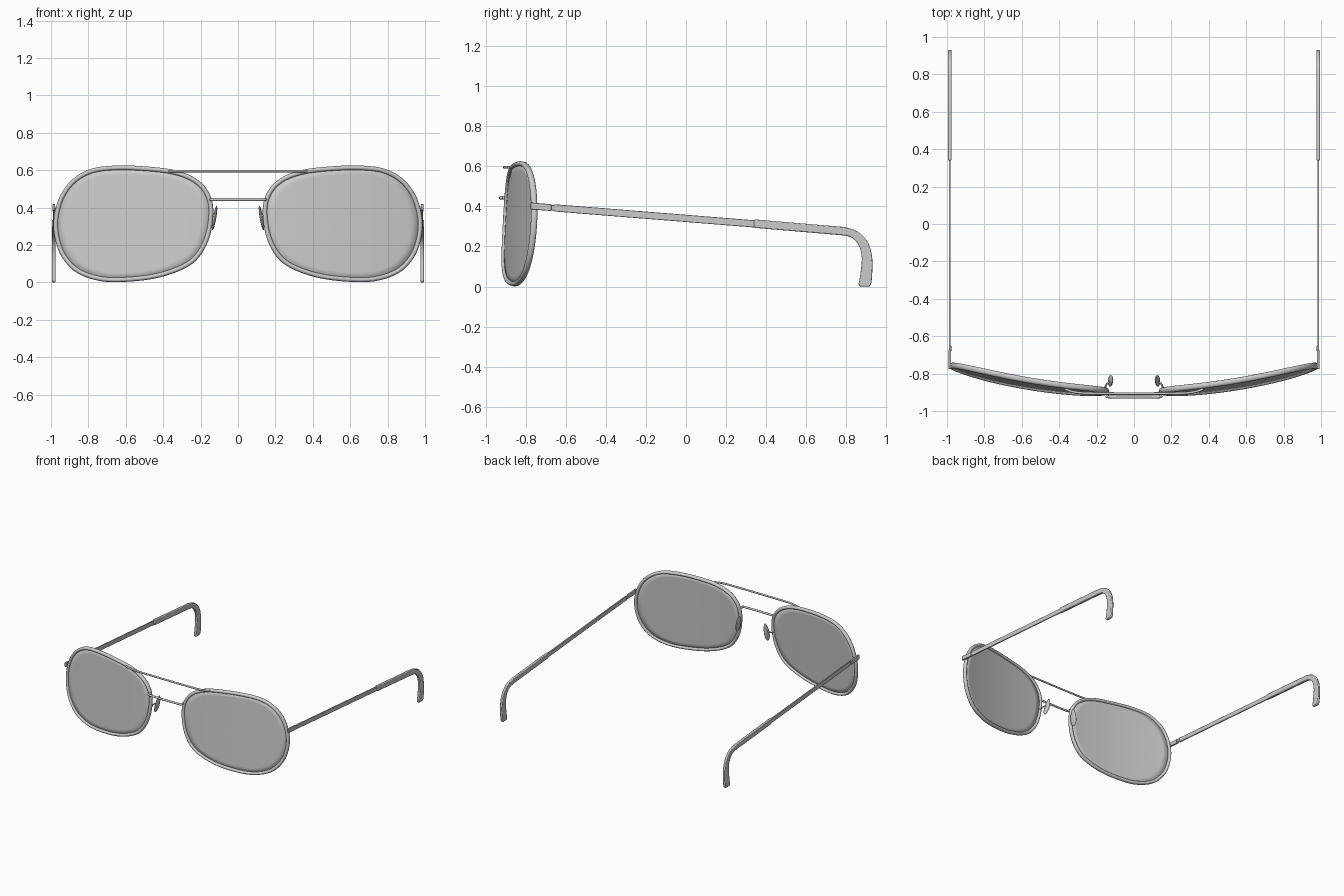
import bpy, bmesh, math
from mathutils import Vector

if "Cube" in bpy.data.objects:
    bpy.data.objects.remove(bpy.data.objects["Cube"])


def mesh_object(name, verts, faces, mirror=True, angle=40):
    me = bpy.data.meshes.new(name)
    bm = bmesh.new()
    vs = [bm.verts.new(v) for v in verts]
    for f in faces:
        bm.faces.new([vs[i] for i in f])
    bmesh.ops.recalc_face_normals(bm, faces=bm.faces)
    bm.to_mesh(me)
    bm.free()
    ob = bpy.data.objects.new(name, me)
    bpy.context.collection.objects.link(ob)
    bpy.ops.object.select_all(action='DESELECT')
    ob.select_set(True)
    bpy.context.view_layer.objects.active = ob
    bpy.ops.object.shade_smooth_by_angle(angle=math.radians(angle))
    if mirror:
        ob.modifiers.new("Mirror", 'MIRROR').use_mirror_merge = False
    return ob


def spline(pts, steps, closed):
    """Catmull-Rom samples through the points."""
    n, out = len(pts), []
    p = [Vector(q) for q in pts]
    at = (lambda i: p[i % n]) if closed else (lambda i: p[max(0, min(n - 1, i))])
    for i in range(n if closed else n - 1):
        a, b, c, d = at(i - 1), at(i), at(i + 1), at(i + 2)
        for s in range(steps):
            t = s / steps
            out.append(0.5 * (2 * b + (c - a) * t + (2 * a - 5 * b + 4 * c - d) * t**2
                              + (3 * b - a - 3 * c + d) * t**3))
    return out if closed else out + [p[-1]]


def wire(name, pts, radius, mirror):
    """Round rod along a path, turned into a mesh."""
    cu = bpy.data.curves.new(name, 'CURVE')
    cu.dimensions = '3D'
    cu.bevel_depth, cu.bevel_resolution, cu.use_fill_caps = radius, 3, True
    path = spline(pts, 5, False)
    sp = cu.splines.new('POLY')
    sp.points.add(len(path) - 1)
    for pt, co in zip(sp.points, path):
        pt.co = (*co, 1)
    ob = bpy.data.objects.new(name, cu)
    bpy.context.collection.objects.link(ob)
    for s in cu.splines:
        s.use_smooth = True
    if mirror:
        ob.modifiers.new("Mirror", 'MIRROR').use_mirror_merge = False
    return ob


def strip(name, top, bottom, x, thick, bevel):
    """Flat bar from upper and lower side-view edges (y, z), given thickness in x."""
    n = len(top)
    verts = [(x + s * thick / 2, y, z) for s in (-1, 1) for e in (top, bottom) for y, z in e]
    faces = []
    for i in range(n - 1):
        j = i + 1
        faces += [(i, j, n + j, n + i), (2*n + i, 2*n + j, 3*n + j, 3*n + i),
                  (i, j, 2*n + j, 2*n + i), (n + i, n + j, 3*n + j, 3*n + i)]
    for i in (0, n - 1):
        faces.append((i, n + i, 3*n + i, 2*n + i))
    ob = mesh_object(name, verts, faces)
    b = ob.modifiers.new("Bevel", 'BEVEL')
    b.width, b.segments, b.limit_method = bevel, 2, 'ANGLE'
    return ob


def front_y(x, z):
    """Wrap and tilt of the lens surface."""
    return -0.92 + 0.15 * x * x + 0.06 * z


# Lens outline (x, z), outer edge of the rim
outline = [(0.63, 0.625), (0.46, 0.617), (0.33, 0.598), (0.225, 0.555), (0.158, 0.485),
           (0.132, 0.39), (0.148, 0.255), (0.2, 0.145), (0.28, 0.077), (0.42, 0.026),
           (0.58, 0.004), (0.73, 0.006), (0.86, 0.05), (0.942, 0.135), (0.98, 0.24),
           (0.984, 0.35), (0.95, 0.465), (0.88, 0.555), (0.775, 0.61)]
loop = spline(outline, 5, True)
N = len(loop)
normals = []
for i in range(N):
    t = (loop[(i + 1) % N] - loop[i - 1]).normalized()
    normals.append(Vector((-t.y, t.x)))  # points inward (loop runs counter-clockwise)

# Rims: rounded section swept round the outline
K, W, D = 12, 0.0125, 0.016
verts, faces = [], []
for p, nrm in zip(loop, normals):
    c = p + nrm * W
    for k in range(K):
        a = 2 * math.pi * k / K
        q = c + nrm * (W * math.cos(a))
        verts.append((q.x, front_y(c.x, c.y) + D * math.sin(a), q.y))
for i in range(N):
    for k in range(K):
        i2, k2 = (i + 1) % N, (k + 1) % K
        faces.append((i * K + k, i * K + k2, i2 * K + k2, i2 * K + k))
mesh_object("rim", verts, faces, angle=60)

# Lenses: concentric rings on the same curved surface
centre, R = Vector((0.57, 0.32)), 8
verts, faces = [], []
for r in range(R):
    for p, nrm in zip(loop, normals):
        q = centre.lerp(p + nrm * W, 1 - r / R)
        verts.append((q.x, front_y(q.x, q.y), q.y))
verts.append((centre.x, front_y(*centre), centre.y))
for i in range(N):
    j = (i + 1) % N
    for r in range(R - 1):
        faces.append((r * N + i, r * N + j, (r + 1) * N + j, (r + 1) * N + i))
    faces.append(((R - 1) * N + i, (R - 1) * N + j, R * N))
lens = mesh_object("lens", verts, faces)
s = lens.modifiers.new("Solidify", 'SOLIDIFY')
s.thickness, s.offset = 0.008, 0

# Brow bar and bridge
wire("brow_bar", [(-0.37, -0.883, 0.595), (-0.31, -0.9, 0.595), (-0.2, -0.906, 0.595),
                  (0.2, -0.906, 0.595), (0.31, -0.9, 0.595), (0.37, -0.883, 0.595)], 0.007, False)
wire("bridge", [(-0.145, -0.893, 0.443), (-0.142, -0.915, 0.443), (-0.12, -0.925, 0.443),
                (0.12, -0.925, 0.443), (0.142, -0.915, 0.443), (0.145, -0.893, 0.443)], 0.008, False)

# Nose pads on short wire arms
bm = bmesh.new()
bmesh.ops.create_uvsphere(bm, u_segments=20, v_segments=12, radius=1)
for v in bm.verts:
    x, y, z = v.co
    v.co = (0.125 + 0.009 * x - 0.011 * z, -0.838 + 0.03 * y * (1 - 0.2 * z) + 0.006 * z,
            0.345 + 0.066 * z)
pad_verts = [v.co.copy() for v in bm.verts]
bm.verts.index_update()
pad_faces = [[v.index for v in f.verts] for f in bm.faces]
bm.free()
mesh_object("nose_pad", pad_verts, pad_faces, angle=60)
wire("pad_arm", [(0.15, -0.89, 0.33), (0.152, -0.868, 0.335), (0.143, -0.852, 0.345),
                 (0.126, -0.84, 0.35)], 0.005, True)


# Temples
def arm_z(y):
    return 0.396 - 0.08 * (y + 0.7)


def straight(y0, y1, h):
    return ([(y, arm_z(y) + h) for y in (y0, y1)], [(y, arm_z(y) - h) for y in (y0, y1)])


X = 0.985
strip("end_piece", *straight(-0.775, -0.672, 0.017), X, 0.014, 0.003)
strip("hinge", *straight(-0.68, -0.65, 0.013), X - 0.002, 0.012, 0.002)
strip("temple", *straight(-0.658, 0.4, 0.018), X, 0.010, 0.003)
top = [(0.34, 0.335), (0.79, 0.297)] + [tuple(v) for v in spline(
    [(0.8, 0.295), (0.86, 0.272), (0.91, 0.215), (0.929, 0.14), (0.928, 0.05), (0.923, 0.012)], 4, False)]
bot = [(0.34, 0.293), (0.765, 0.257)] + [tuple(v) for v in spline(
    [(0.775, 0.256), (0.825, 0.245), (0.862, 0.205), (0.877, 0.14), (0.868, 0.05), (0.86, 0.012)], 4, False)]
top.append((0.916, 0.0))
bot.append((0.867, 0.0))
strip("temple_tip", top, bot, X, 0.02, 0.005)
